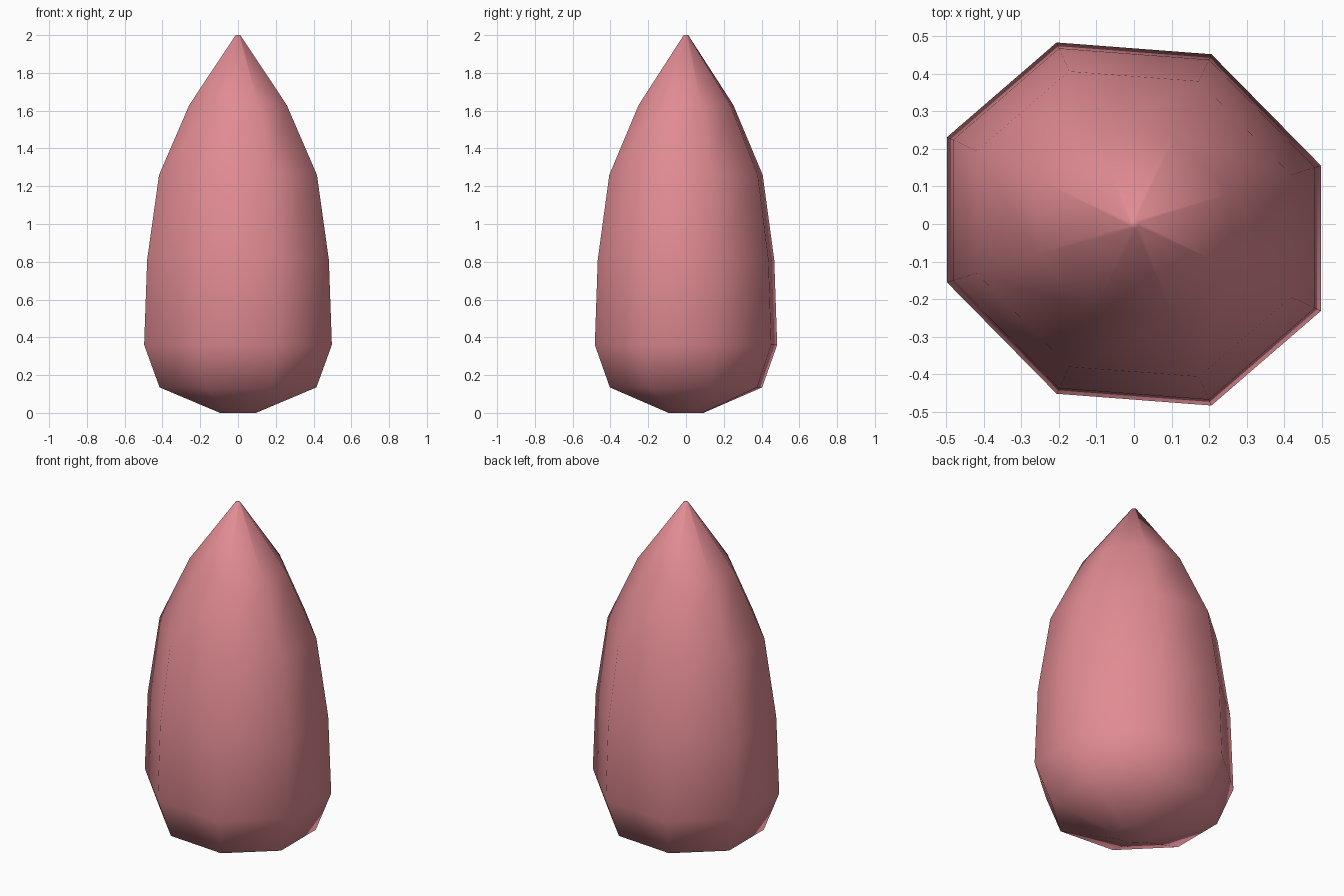
import bpy, bmesh, math

if "Cube" in bpy.data.objects:
    bpy.data.objects.remove(bpy.data.objects["Cube"])

pink = bpy.data.materials.new("pink")
pink.diffuse_color = (0.75, 0.26, 0.29, 1)
pink.use_nodes = True
pink.node_tree.nodes["Principled BSDF"].inputs["Base Color"].default_value = pink.diffuse_color

# (height, half width in x) of each ring of the bud
PROFILE = [(0, 0.095), (0.135, 0.415), (0.36, 0.497), (0.81, 0.481),
           (1.26, 0.418), (1.63, 0.258), (2.0, 0.012)]
SIDES = 8
Y_SCALE, SKEW = 0.94, -0.076   # slightly flattened, skewed octagon

bm = bmesh.new()
rings = []
for z, half in PROFILE:
    r = half / math.cos(math.pi / SIDES)
    ring = []
    for i in range(SIDES):
        a = 2 * math.pi * (i + 0.5) / SIDES
        x = r * math.cos(a)
        ring.append(bm.verts.new((x, r * Y_SCALE * math.sin(a) + SKEW * x, z)))
    rings.append(ring)

# side walls between neighbouring rings
for low, high in zip(rings, rings[1:]):
    for i in range(SIDES):
        j = (i + 1) % SIDES
        bm.faces.new((low[i], low[j], high[j], high[i]))

# closed base and tiny tip
bm.faces.new(rings[0][::-1])
bm.faces.new(rings[-1])
for f in bm.faces:
    f.smooth = True

mesh = bpy.data.meshes.new("bud")
bm.to_mesh(mesh)
bm.free()
mesh.materials.append(pink)
bpy.context.collection.objects.link(bpy.data.objects.new("bud", mesh))
